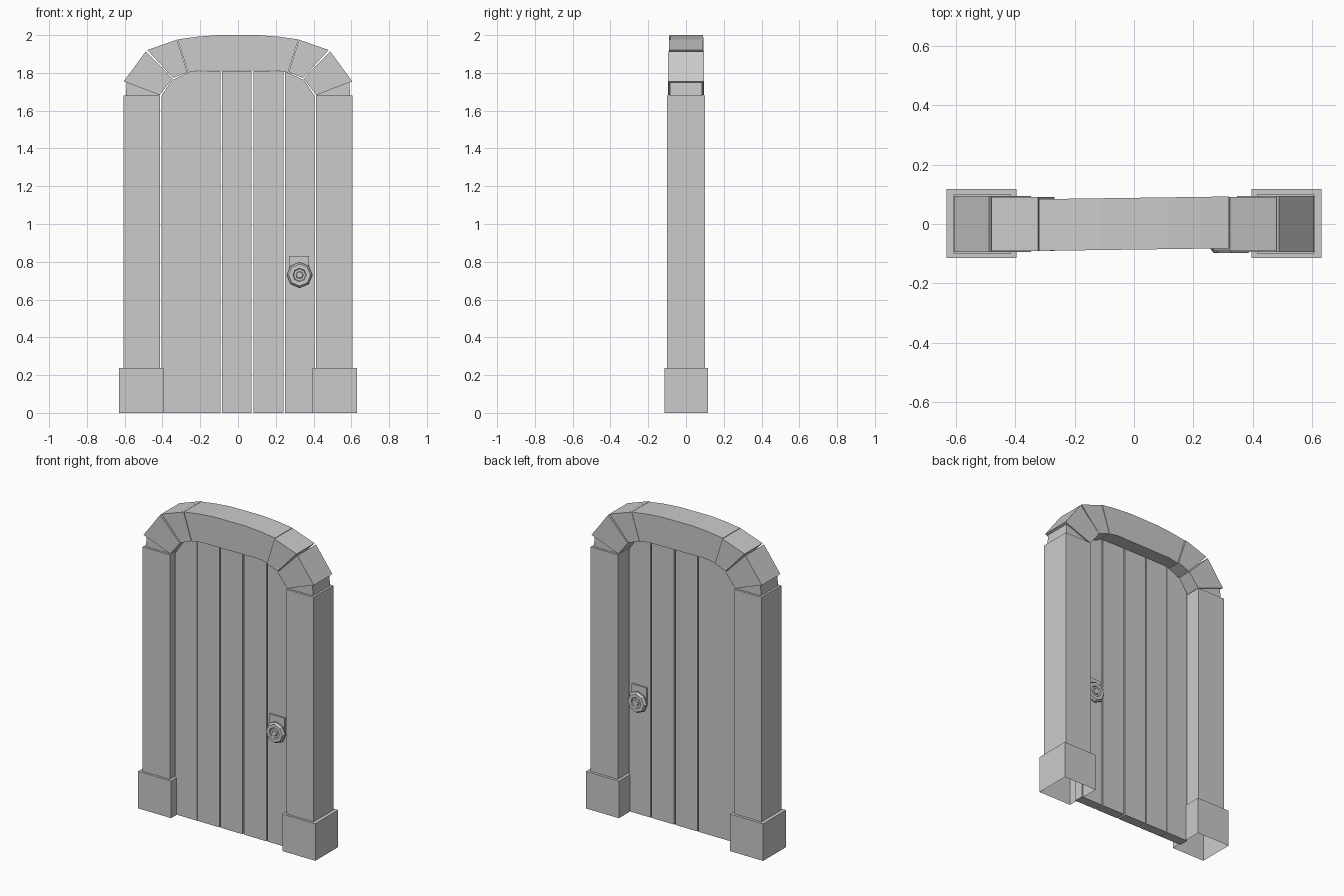
import bpy, bmesh, math

if "Cube" in bpy.data.objects:
    bpy.data.objects.remove(bpy.data.objects["Cube"])


def make_object(name, bm):
    bmesh.ops.recalc_face_normals(bm, faces=bm.faces)
    mesh = bpy.data.meshes.new(name)
    bm.to_mesh(mesh)
    bm.free()
    obj = bpy.data.objects.new(name, mesh)
    bpy.context.collection.objects.link(obj)
    return obj


def prism(name, outline, y0, y1, skew=0.0, open_edges=()):
    """Extrude an (x, z) outline from y0 to y1; skew shifts y along x."""
    bm = bmesh.new()
    front = [bm.verts.new((x, y0 + skew * x, z)) for x, z in outline]
    back = [bm.verts.new((x, y1 + skew * x, z)) for x, z in outline]
    bm.faces.new(front)
    bm.faces.new(back[::-1])
    n = len(outline)
    for i in range(n):
        j = (i + 1) % n
        if i not in open_edges:
            bm.faces.new((front[i], back[i], back[j], front[j]))
    return make_object(name, bm)


def box(name, x0, x1, y0, y1, z0, z1, open_edges=()):
    return prism(name, [(x0, z0), (x1, z0), (x1, z1), (x0, z1)], y0, y1, open_edges=open_edges)


def lathe_y(name, profile, cx, cy, cz, side, sides=8):
    """Turn a (radius, y) profile round a y-parallel axis."""
    bm = bmesh.new()
    rings = []
    for r, y in profile:
        rings.append([bm.verts.new((cx + r * math.cos(2 * math.pi * k / sides), cy + side * y,
                                    cz + r * math.sin(2 * math.pi * k / sides)))
                      for k in range(sides)])
    for a, b in zip(rings, rings[1:]):
        for k in range(sides):
            m = (k + 1) % sides
            bm.faces.new((a[k], a[m], b[m], b[k]))
    bm.faces.new(rings[-1])
    return make_object(name, bm)


# Posts, bases (open underneath) and the side stones of the arch
LOWER = [(0.415, 1.683), (0.605, 1.755), (0.488, 1.914), (0.347, 1.77)]
UPPER = [(0.344, 1.773), (0.48, 1.921), (0.323, 1.976), (0.268, 1.803)]
FILLER = [(0.42, 1.675), (0.593, 1.675), (0.59, 1.755), (0.42, 1.69)]
for s, side in ((-1, "left"), (1, "right")):
    x0, x1 = sorted((s * 0.414, s * 0.607))
    box(side + "_post", x0, x1, -0.1, 0.1, 0.23, 1.68, open_edges=(0,))
    x0, x1 = sorted((s * 0.395, s * 0.63))
    box(side + "_base", x0, x1, -0.115, 0.117, 0, 0.238, open_edges=(0,))
    for name, pts, y in (("lower_stone", LOWER, 0.094),
                         ("upper_stone", UPPER, 0.091),
                         ("filler_stone", FILLER, 0.086)):
        prism(side + "_" + name, [(s * x, z) for x, z in pts], -y, y)

# Long curved top stone
half_outer = [(0.32, 1.977), (0.22, 1.991), (0.11, 2.0)]
half_inner = [(0.2, 1.813), (0.265, 1.802)]
right = half_outer[::-1] + half_inner[::-1]
left = [(-x, z) for x, z in half_inner + half_outer]
prism("top_stone", right + left, -0.086, 0.088, skew=0.014)

# Door planks, cut to follow the underside of the arch
DOOR_Y, DOOR_HALF = -0.027, 0.031
TOP = [(0.0, 1.81), (0.25, 1.808), (0.35, 1.762), (0.41, 1.672)]


def top_z(x):
    x = abs(x)
    for (xa, za), (xb, zb) in zip(TOP, TOP[1:]):
        if x <= xb:
            return za + (zb - za) * (x - xa) / (xb - xa)
    return TOP[-1][1]


PLANKS = [(-0.406, -0.249), (-0.248, -0.092), (-0.084, 0.072), (0.082, 0.242), (0.25, 0.404)]
for i, (xa, xb) in enumerate(PLANKS):
    breaks = [s * x for x, _ in TOP[1:] for s in (-1, 1) if xa < s * x < xb]
    xs = sorted([xa, xb] + breaks, reverse=True)
    prism("plank_%d" % (i + 1), [(xa, 0), (xb, 0)] + [(x, top_z(x)) for x in xs],
          DOOR_Y - DOOR_HALF, DOOR_Y + DOOR_HALF)

# Handle plate and eight-sided knob on both faces
KNOB = [(0.045, 0.03), (0.045, 0.044), (0.068, 0.05), (0.068, 0.058), (0.058, 0.071),
        (0.036, 0.071), (0.032, 0.063), (0.02, 0.063), (0.016, 0.068)]
for s, side in ((-1, "front"), (1, "back")):
    y0, y1 = sorted((DOOR_Y + s * 0.03, DOOR_Y + s * 0.041))
    box(side + "_handle_plate", 0.27, 0.377, y0, y1, 0.72, 0.83)
    lathe_y(side + "_knob", KNOB, 0.326, DOOR_Y, 0.73, s)
